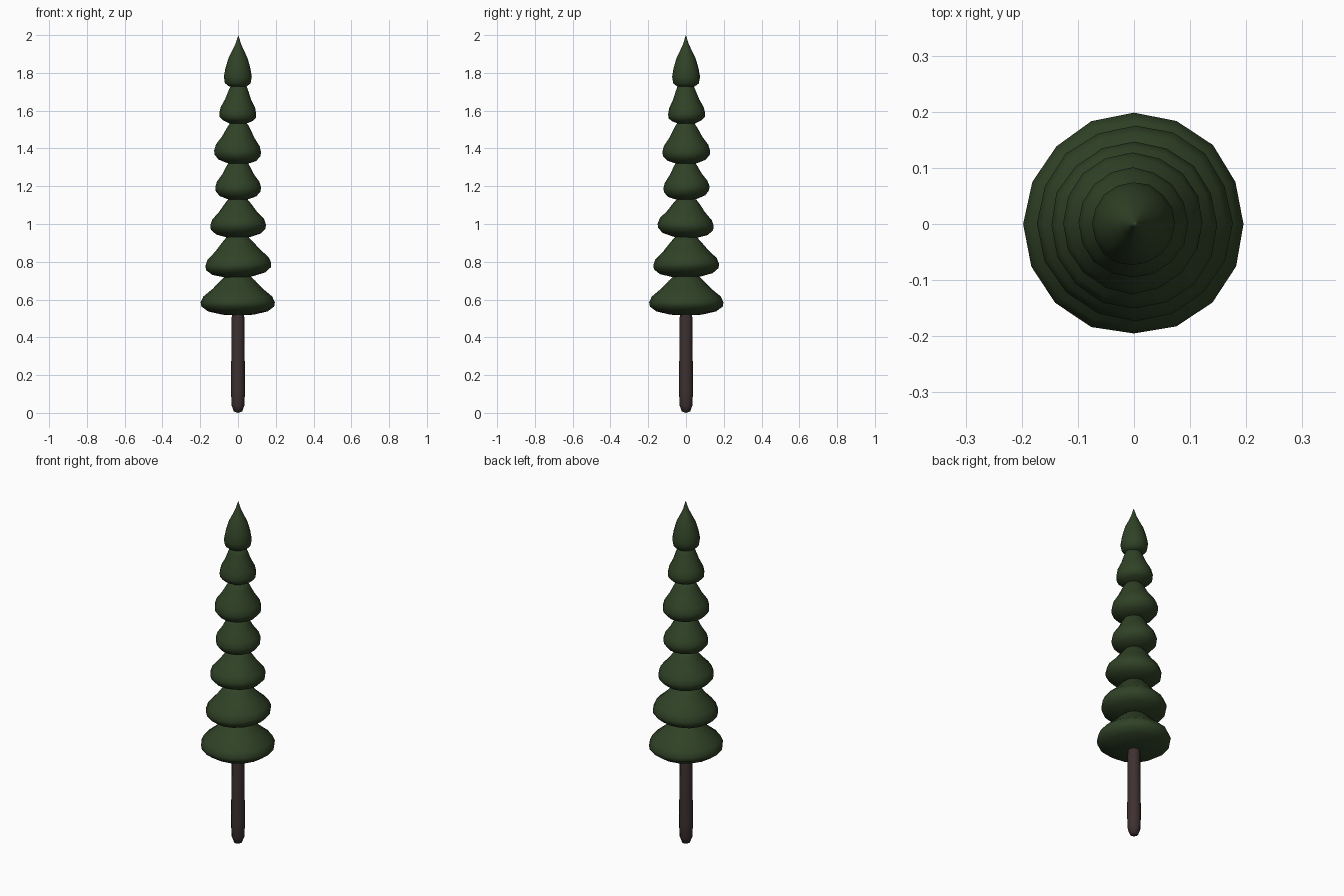
import bpy, bmesh, math, random
from mathutils import Matrix, Vector

random.seed(4)
cube = bpy.data.objects.get("Cube")
if cube:
    bpy.data.objects.remove(cube, do_unlink=True)


def make_material(name, color):
    mat = bpy.data.materials.new(name)
    mat.use_nodes = True
    mat.diffuse_color = color
    mat.node_tree.nodes["Principled BSDF"].inputs["Base Color"].default_value = color
    return mat


def lathe(name, profile, sides, mat, jitter=0.0, tilt=0.0):
    """Spin (radius, z) points about z; both ends close on the axis."""
    bm = bmesh.new()
    spread = [1 + random.uniform(-jitter, jitter) for _ in range(sides)]
    rings = []
    for r, z in profile[1:-1]:
        ring = []
        for i in range(sides):
            a = 2 * math.pi * i / sides
            rr = r * spread[i]
            ring.append(bm.verts.new((rr * math.cos(a), rr * math.sin(a), z)))
        rings.append(ring)
    low = bm.verts.new((0, 0, profile[0][1]))
    high = bm.verts.new((0, 0, profile[-1][1]))
    for i in range(sides):
        j = (i + 1) % sides
        bm.faces.new((low, rings[0][j], rings[0][i]))
        bm.faces.new((high, rings[-1][i], rings[-1][j]))
        for a, b in zip(rings, rings[1:]):
            bm.faces.new((a[i], a[j], b[j], b[i]))
    # Lean the part slightly in a random direction about its middle
    turn = random.uniform(0, 2 * math.pi)
    axis = Vector((math.cos(turn), math.sin(turn), 0))
    mid = Vector((0, 0, (profile[0][1] + profile[-1][1]) / 2))
    bmesh.ops.rotate(bm, cent=mid, matrix=Matrix.Rotation(tilt, 3, axis), verts=bm.verts)
    mesh = bpy.data.meshes.new(name)
    bm.to_mesh(mesh)
    bm.free()
    mesh.materials.append(mat)
    obj = bpy.data.objects.new(name, mesh)
    bpy.context.collection.objects.link(obj)
    bpy.ops.object.select_all(action="DESELECT")
    obj.select_set(True)
    bpy.context.view_layer.objects.active = obj
    bpy.ops.object.shade_smooth_by_angle(angle=math.radians(60))
    return obj


green = make_material("dark_green", (0.030, 0.055, 0.020, 1))
brown = make_material("dark_brown", (0.048, 0.030, 0.030, 1))

# Trunk with a rounded foot
lathe("trunk", [(0, 0.005), (0.022, 0.012), (0.034, 0.045), (0.037, 0.12),
                (0.034, 0.5), (0.03, 0.56), (0, 0.57)], 12, brown)

# Stacked foliage tiers: bottom z, widest z, neck z, widest radius, neck radius
tiers = [(0.515, 0.585, 0.725, 0.197, 0.065),
         (0.715, 0.785, 0.930, 0.174, 0.058),
         (0.925, 0.995, 1.130, 0.149, 0.052),
         (1.125, 1.195, 1.325, 0.121, 0.050),
         (1.315, 1.385, 1.530, 0.125, 0.048),
         (1.525, 1.585, 1.730, 0.098, 0.042)]
for n, (bottom, wide, neck, r, rn) in enumerate(tiers):
    rise = neck - wide
    profile = [(0, bottom), (r * 0.42, bottom + 0.005), (r * 0.8, bottom + 0.022),
               (r * 0.98, wide - 0.022), (r, wide),
               (r * 0.93, wide + rise * 0.22),
               (r * 0.58 + rn * 0.28, wide + rise * 0.52),
               (r * 0.22 + rn * 0.75, wide + rise * 0.82),
               (rn, neck), (0, neck + 0.03)]
    lathe(f"foliage_tier_{n + 1}", profile, 16, green, 0.012, 0.0 if n == 0 else 0.05)

# Pointed crown
lathe("foliage_crown", [(0, 1.722), (0.045, 1.727), (0.068, 1.745), (0.074, 1.78),
                        (0.066, 1.825), (0.05, 1.88), (0.03, 1.92), (0.014, 1.955),
                        (0.005, 1.985), (0, 2.0)], 16, green, 0.02, 0.015)

# Set the tree on the ground
for obj in bpy.context.collection.objects:
    if obj.name.startswith("trunk"):
        obj.location.z = -0.005
